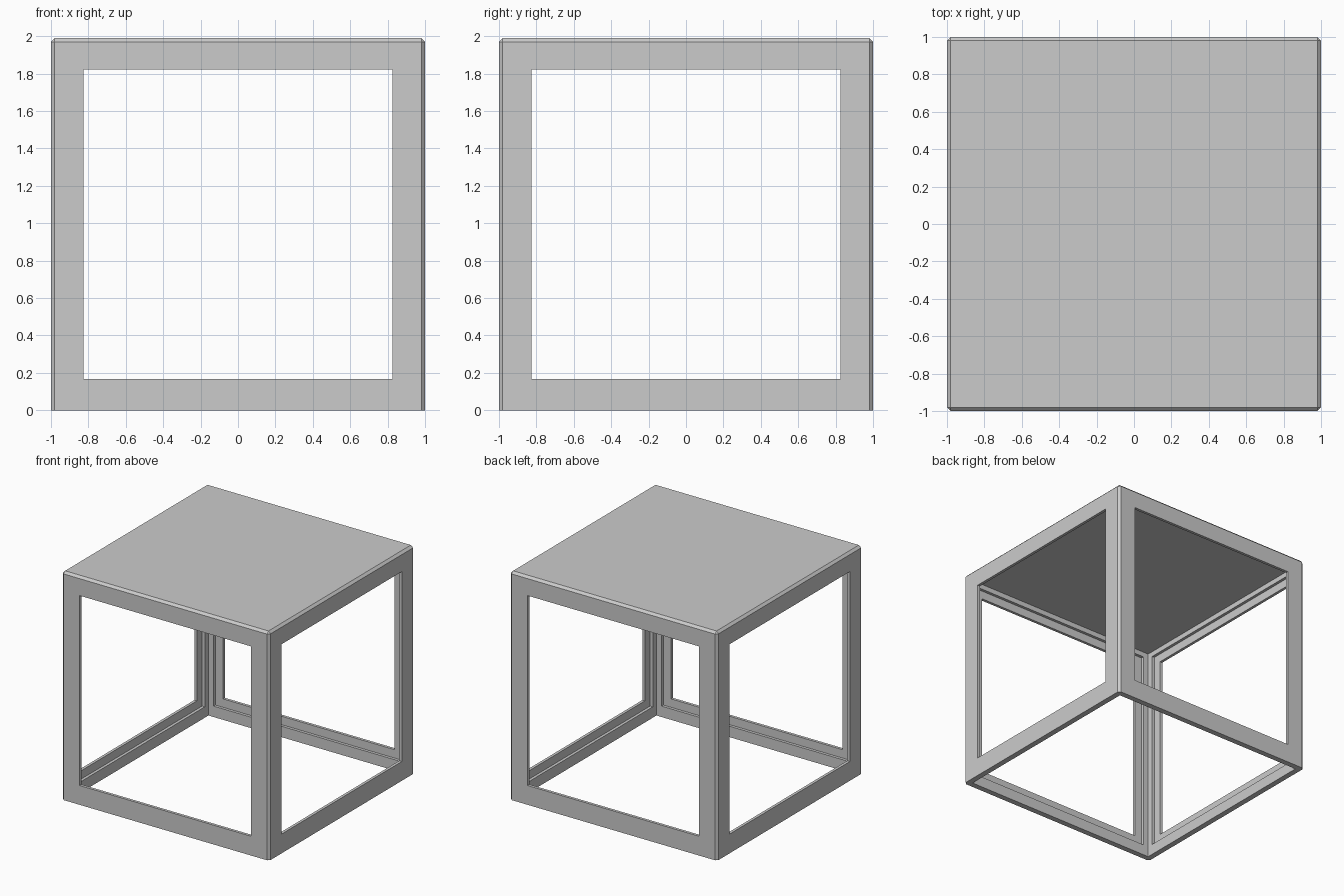
import bpy
import bmesh
from math import pi
from mathutils import Matrix, Vector

cube = bpy.data.objects.get("Cube")
if cube:
    bpy.data.objects.remove(cube, do_unlink=True)

HEIGHT = 1.99
WALL = 0.05       # wall and top thickness
CHAMFER = 0.02    # outer edge chamfer
OPENING = 0.827   # half size of the window openings
REBATE = 0.90     # half size of the inner rebate
REBATE_DEPTH = 0.025

grey = bpy.data.materials.new("plain grey")
grey.use_nodes = True
colour = (0.6, 0.6, 0.6, 1)
grey.diffuse_color = colour
grey.node_tree.nodes["Principled BSDF"].inputs["Base Color"].default_value = colour


def make_box(name, low, high, chamfer=0):
    """Box between two corners, optionally chamfered except around its base."""
    low, high = Vector(low), Vector(high)
    bm = bmesh.new()
    bmesh.ops.create_cube(bm, size=1)
    bmesh.ops.scale(bm, vec=high - low, verts=bm.verts)
    bmesh.ops.translate(bm, vec=(low + high) / 2, verts=bm.verts)
    if chamfer:
        edges = [e for e in bm.edges if max(v.co.z for v in e.verts) > low.z + 0.01]
        bmesh.ops.bevel(bm, geom=edges, offset=chamfer, segments=1,
                        affect='EDGES', clamp_overlap=True)
    mesh = bpy.data.meshes.new(name)
    bm.to_mesh(mesh)
    bm.free()
    obj = bpy.data.objects.new(name, mesh)
    bpy.context.collection.objects.link(obj)
    return obj


def cut(target, cutter):
    cutter.hide_render = True
    mod = target.modifiers.new(cutter.name, 'BOOLEAN')
    mod.operation = 'DIFFERENCE'
    mod.solver = 'EXACT'
    mod.object = cutter
    bpy.context.view_layer.objects.active = target
    bpy.ops.object.modifier_apply(modifier=mod.name)
    bpy.data.objects.remove(cutter, do_unlink=True)


# Chamfered outer shell
frame = make_box("box_frame", (-1, -1, 0), (1, 1, HEIGHT), CHAMFER)
frame.data.materials.append(grey)

# Hollow inside, open at the bottom
inner = 1 - WALL
cut(frame, make_box("hollow", (-inner, -inner, -0.2), (inner, inner, HEIGHT - WALL)))

# Rebate and window opening through opposite pairs of walls
mid = HEIGHT / 2
for name, half, reach in (("rebate", REBATE, 1 - REBATE_DEPTH),
                          ("opening", OPENING, 1.2)):
    for turn in (0, pi / 2):
        cutter = make_box(name, (-half, -reach, mid - half), (half, reach, mid + half))
        cutter.data.transform(Matrix.Rotation(turn, 4, 'Z'))
        cut(frame, cutter)
